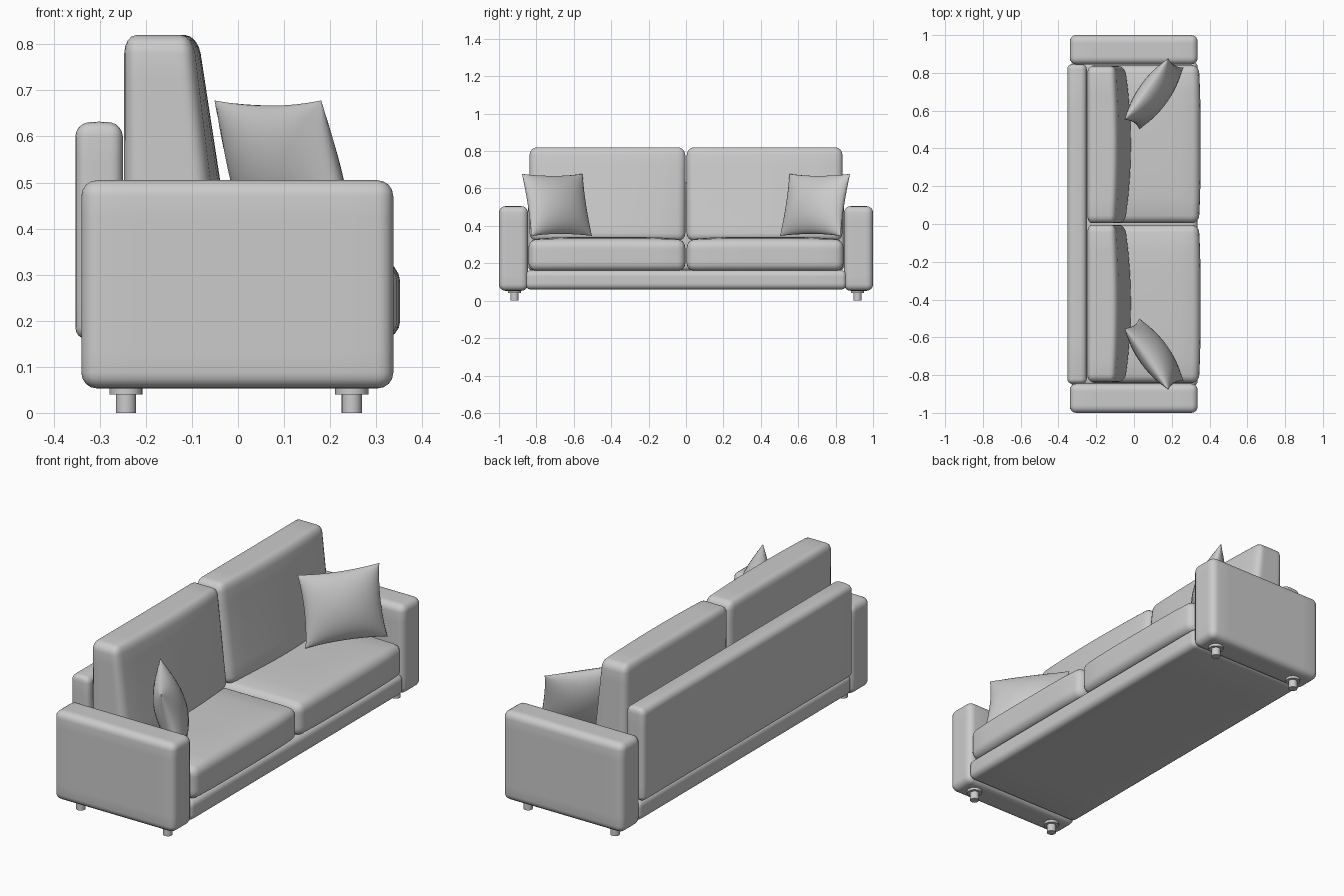
import bpy, bmesh, math
from mathutils import Vector, Matrix

if "Cube" in bpy.data.objects:
    bpy.data.objects.remove(bpy.data.objects["Cube"])


def finish(name, bm, smooth=40):
    bmesh.ops.recalc_face_normals(bm, faces=bm.faces)
    me = bpy.data.meshes.new(name)
    bm.to_mesh(me)
    bm.free()
    ob = bpy.data.objects.new(name, me)
    bpy.context.collection.objects.link(ob)
    bpy.ops.object.select_all(action='DESELECT')
    ob.select_set(True)
    bpy.context.view_layer.objects.active = ob
    bpy.ops.object.shade_smooth_by_angle(angle=math.radians(smooth))
    return ob


def soft_box(name, lo, hi, r, deform=None):
    """Rounded box on a grid; deform(p, u) shifts points, u in -1..1 per axis."""
    lo, hi = Vector(lo), Vector(hi)
    mid, half = (lo + hi) / 2, (hi - lo) / 2
    n = 12
    bm = bmesh.new()
    bmesh.ops.create_cube(bm, size=2)
    bmesh.ops.subdivide_edges(bm, edges=bm.edges, cuts=n - 1, use_grid_fill=True)
    for v in bm.verts:
        core, off = Vector(), Vector()
        for a in range(3):
            i = round((v.co[a] + 1) * n / 2) - n // 2
            s, k, inner = (1 if i >= 0 else -1), abs(i), half[a] - r
            # four even steps across the flat, two in the rounded band
            core[a] = s * inner * min(k, 4) / 4
            off[a] = s * (0, 0.414, 1)[max(k - 4, 0)]
        p = core + off.normalized() * r
        u = Vector([p[a] / half[a] for a in range(3)])
        p += mid
        v.co = deform(p, u) if deform else p
    return finish(name, bm)


def cylinder(name, x, y, z0, z1, r):
    bm = bmesh.new()
    bmesh.ops.create_cone(bm, cap_ends=True, segments=20, radius1=r, radius2=r,
                          depth=z1 - z0,
                          matrix=Matrix.Translation((x, y, (z0 + z1) / 2)))
    return finish(name, bm)


# Deformations of the upholstery
def crown_frame(p, u):
    if u.z > 0.9:
        p.z += 0.007 * (1 - u.x ** 2)
    return p


def puff_seat(p, u):
    bulge = (1 - u.y ** 4) * (1 - u.x ** 4)
    if u.z > 0:
        p.z += 0.016 * bulge * u.z
    if u.x > 0:
        p.x -= 0.010 * u.y ** 4 * u.x
    return p


def lean_back(p, u):
    back = -0.247
    t = (p.z - 0.33) / 0.49
    depth = 1 - 0.32 * t - 0.14 * u.y ** 2 * (1 - 0.6 * t)
    p.x = back + (p.x - back) * depth
    return p


def pillow(name, side):
    U = Vector((0.58, 0.81, 0)).normalized()
    V = Vector((-0.08, 0.05, 0.33)).normalized()
    N = U.cross(V).normalized()
    c = Vector((0.105, 0.69, 0.512))
    bm = bmesh.new()
    for s in (-1, 1):
        g = bmesh.ops.create_grid(bm, x_segments=16, y_segments=16, size=1)
        for v in g['verts']:
            # concentrate rows near the seam
            a, b = (math.sin(t * math.pi / 2) for t in v.co.xy)
            x = 0.2 * a * (1 - 0.07 * (1 - b * b))
            y = 0.173 * b * (1 - 0.07 * (1 - a * a))
            h = 0.075 * max(0, (1 - a * a) * (1 - b * b)) ** 0.55
            v.co = c + U * x + V * y + N * (s * h)
            v.co.y *= side
    bmesh.ops.remove_doubles(bm, verts=bm.verts, dist=0.0005)
    return finish(name, bm, 70)


# Frame
soft_box("base", (-0.337, -0.86, 0.06), (0.337, 0.86, 0.163), 0.03)
soft_box("back_frame", (-0.353, -0.845, 0.16), (-0.25, 0.845, 0.625), 0.025, crown_frame)

# Everything that repeats on both sides
for side, tag in ((1, "left"), (-1, "right")):
    def span(a, b):
        return sorted((side * a, side * b))
    y0, y1 = span(0.845, 1.0)
    soft_box("arm_" + tag, (-0.34, y0, 0.053), (0.337, y1, 0.505), 0.034)
    y0, y1 = span(0.004, 0.842)
    soft_box("seat_cushion_" + tag, (-0.245, y0, 0.16), (0.352, y1, 0.325), 0.04, puff_seat)
    y0, y1 = span(0.004, 0.836)
    soft_box("back_cushion_" + tag, (-0.247, y0, 0.32), (-0.012, y1, 0.82), 0.04, lean_back)
    pillow("pillow_" + tag, side)
    for x, end in ((-0.243, "rear"), (0.247, "front")):
        cylinder(f"leg_{end}_{tag}", x, side * 0.917, 0, 0.045, 0.022)
        cylinder(f"leg_plate_{end}_{tag}", x, side * 0.917, 0.04, 0.056, 0.036)
